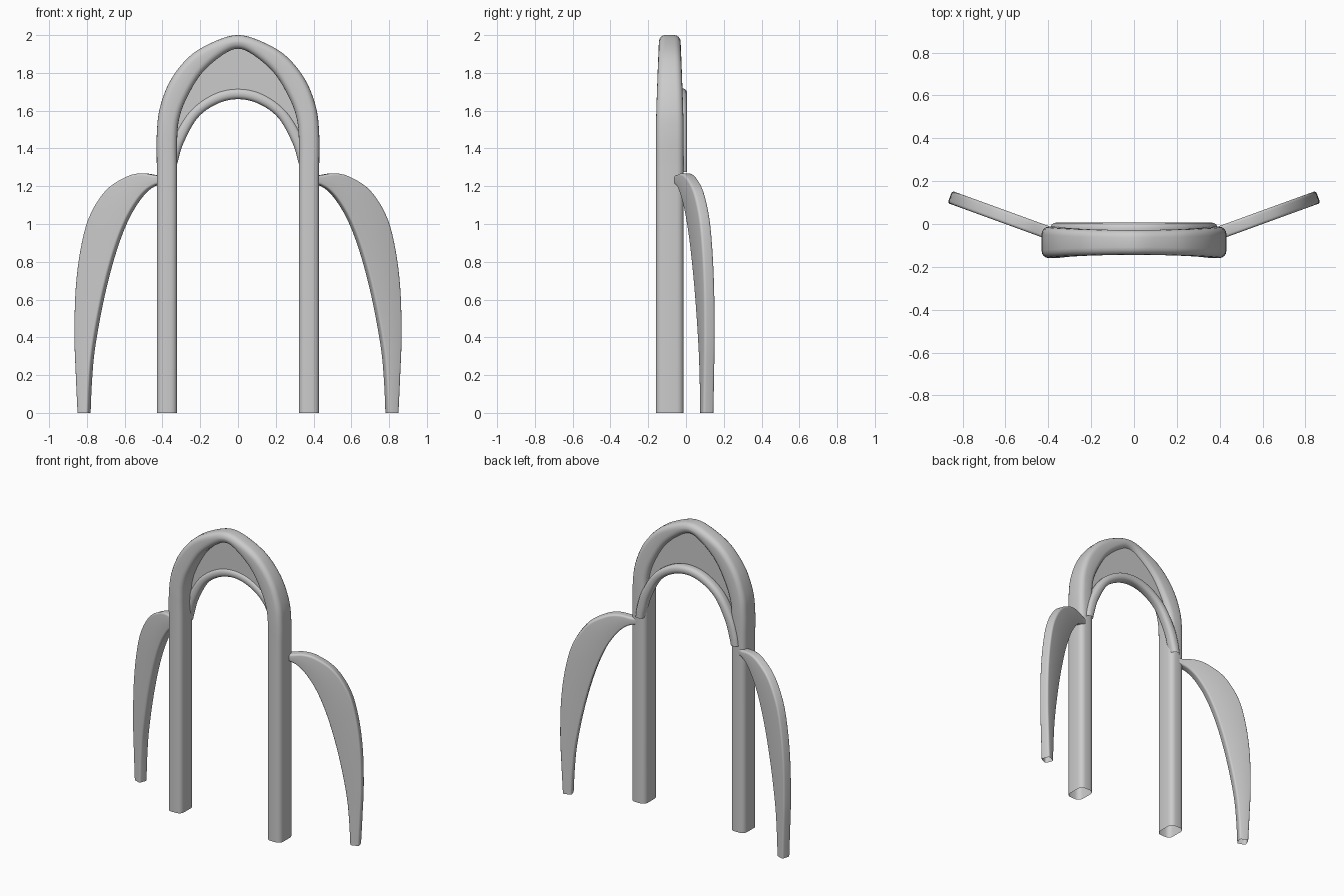
import bpy, bmesh, math
from mathutils import Vector

if "Cube" in bpy.data.objects:
    bpy.data.objects.remove(bpy.data.objects["Cube"])


def smooth_path(pts, steps=6):
    """Catmull-Rom curve through the points."""
    p = [Vector(q) for q in pts]
    p = [2 * p[0] - p[1]] + p + [2 * p[-1] - p[-2]]
    out = []
    for i in range(1, len(p) - 2):
        a, b, c, d = p[i - 1:i + 3]
        for k in range(steps):
            t = k / steps
            out.append(0.5 * (2 * b + (c - a) * t + (2 * a - 5 * b + 4 * c - d) * t * t
                              + (3 * b - a - 3 * c + d) * t ** 3))
    return out + [p[-2]]


def both_sides(half):
    """Right half path (foot to peak) plus its mirror image, smoothed through the peak."""
    return smooth_path(half + [(-x, z) for x, z in half[-2::-1]])


def section(inner, outer, normal, half_depth, r, seg=4):
    """Rounded rectangle between an inner and an outer point."""
    mid, u = (inner + outer) / 2, outer - inner
    w = u.length / 2
    u.normalize()
    r = min(r, w * 0.95, half_depth * 0.95)
    ring = []
    for q, (sx, sy) in enumerate([(1, 1), (-1, 1), (-1, -1), (1, -1)]):
        for k in range(seg + 1):
            a = math.pi / 2 * (q + k / seg)
            ring.append(mid + u * (sx * (w - r) + r * math.cos(a))
                        + normal * (sy * (half_depth - r) + r * math.sin(a)))
    return ring


def make_object(name, bm):
    bmesh.ops.recalc_face_normals(bm, faces=bm.faces)
    me = bpy.data.meshes.new(name)
    bm.to_mesh(me)
    bm.free()
    ob = bpy.data.objects.new(name, me)
    bpy.context.collection.objects.link(ob)
    bpy.ops.object.select_all(action='DESELECT')
    ob.select_set(True)
    bpy.context.view_layer.objects.active = ob
    bpy.ops.object.shade_smooth_by_angle(angle=math.radians(35))
    return ob


def loft(name, inner, outer, normal, depths, r, cap_start=False):
    bm = bmesh.new()
    rings = [[bm.verts.new(v) for v in section(i, o, normal, d, r)]
             for i, o, d in zip(inner, outer, depths)]
    n = len(rings[0])
    for a, b in zip(rings, rings[1:]):
        for k in range(n):
            bm.faces.new((a[k], a[(k + 1) % n], b[(k + 1) % n], b[k]))
    if cap_start:
        bm.faces.new(rings[0])
    return make_object(name, bm)


def at_y(path, y):
    return [Vector((p.x, y, p.y)) for p in path]


Y = Vector((0, 1, 0))

# Main arch: straight legs rising into a softly pointed top, hollow at the feet
main_out = both_sides([(.43, 1.3), (.43, 1.475), (.413, 1.618), (.354, 1.767),
                       (.249, 1.894), (.116, 1.97), (0, 2.0)])
main_in = both_sides([(.322, 1.3), (.322, 1.448), (.312, 1.554), (.275, 1.66),
                      (.196, 1.793), (.09, 1.889), (0, 1.928)])
foot_out, foot_in = Vector((.43, 0)), Vector((.322, 0))
flip = lambda v: Vector((-v.x, v.y))
full_out = [foot_out] + main_out + [flip(foot_out)]
full_in = [foot_in] + main_in + [flip(foot_in)]
depths = [.0735 - .016 * max(0, (o.y - 1.5) / .5) ** 1.3 for o in full_out]
loft("main_arch", at_y(full_in, -.086), at_y(full_out, -.086), Y, depths, .035)

# Smaller arch behind
back_out = both_sides([(.39, 1.275), (.378, 1.35), (.342, 1.46), (.255, 1.6),
                       (.13, 1.69), (0, 1.718)])
back_in = both_sides([(.332, 1.275), (.32, 1.325), (.29, 1.425), (.215, 1.56),
                      (.113, 1.635), (0, 1.661)])
loft("back_arch", at_y(back_in, -.028), at_y(back_out, -.028), Y,
     [.034] * len(back_in), .025)

# Flat panel filling the space between the two arches
bm = bmesh.new()
top = smooth_path([(a + b) / 2 for a, b in zip(main_in, main_out)], 1)
low = [(a + b) / 2 for a, b in zip(back_in, back_out)]
N = 60
pick = lambda path, t: path[round(t * (len(path) - 1))]
rows = [(bm.verts.new(at_y([pick(top, k / N)], -.05)[0]),
         bm.verts.new(at_y([pick(low, k / N)], -.05)[0])) for k in range(N + 1)]
for (a, b), (c, d) in zip(rows, rows[1:]):
    bm.faces.new((a, c, d, b))
make_object("arch_panel", bm)

# Curved side blades, swept backward and mirrored
ang = math.radians(20)
blade_normal = Vector((math.sin(ang), -math.cos(ang), 0))
on_plane = lambda path: [Vector((p.x, -.03 + (p.x - .43) * math.tan(ang), p.y)) for p in path]
blade_out = smooth_path([(.395, 1.258), (.43, 1.258), (.505, 1.268), (.585, 1.25), (.693, 1.178),
                         (.78, 1.04), (.827, .865), (.853, .65), (.859, .4), (.852, .2), (.843, 0)])
blade_in = smooth_path([(.395, 1.212), (.43, 1.206), (.475, 1.18), (.525, 1.125), (.582, 1.03),
                        (.635, .9), (.683, .74), (.727, .55), (.765, .33), (.78, .16), (.787, 0)])
blade = loft("side_blade", on_plane(blade_in), on_plane(blade_out), blade_normal,
             [.03] * len(blade_in), .013, cap_start=True)
mirror = blade.modifiers.new("mirror", 'MIRROR')
mirror.use_mirror_merge = False
